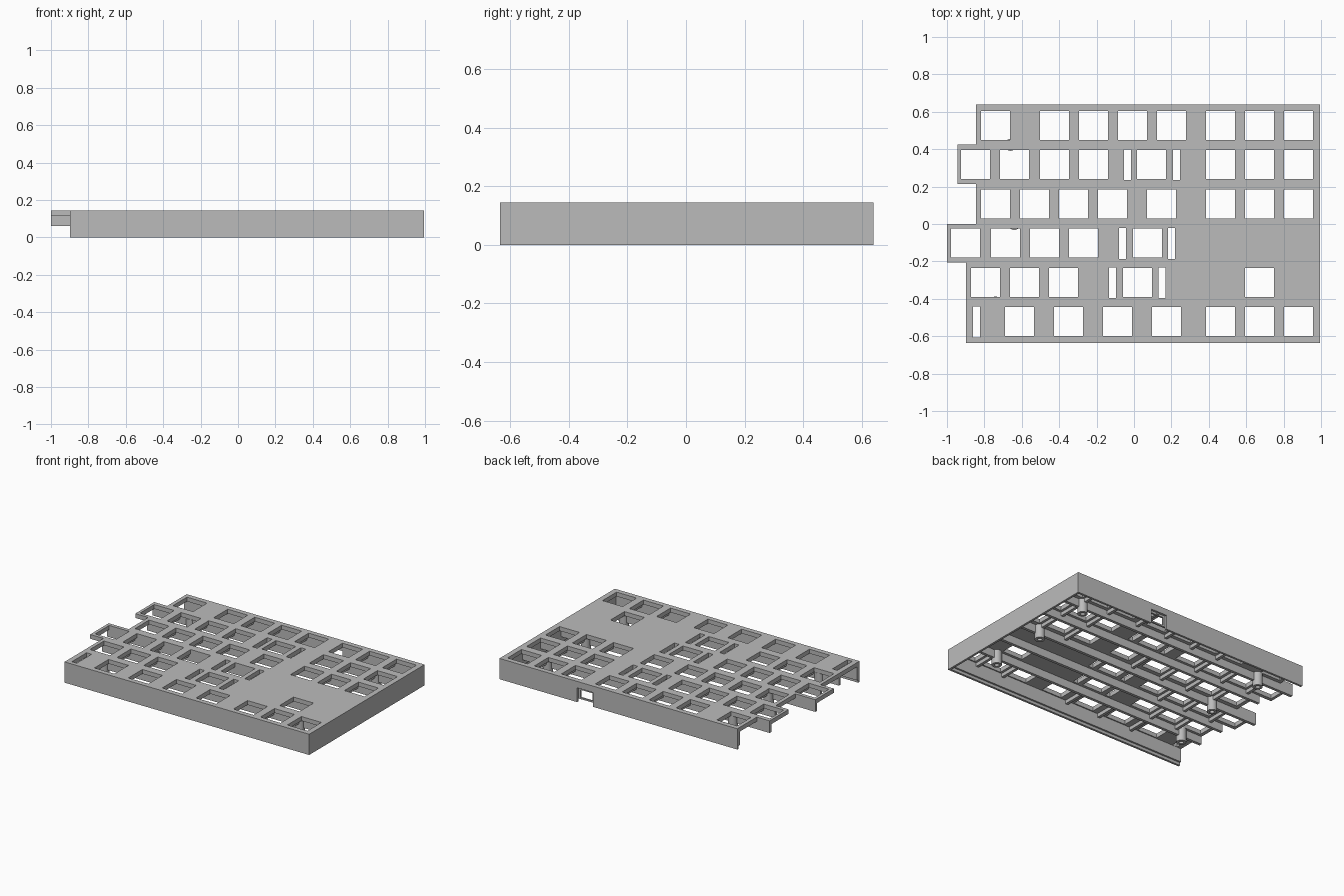
import bpy, bmesh, math

if "Cube" in bpy.data.objects:
    bpy.data.objects.remove(bpy.data.objects["Cube"])

# one flat colour for everything
grey = bpy.data.materials.new("light_grey_plastic")
grey.diffuse_color = (0.5, 0.5, 0.5, 1)
grey.use_nodes = True
grey.node_tree.nodes["Principled BSDF"].inputs["Base Color"].default_value = grey.diffuse_color


def rect(x0, x1, y0, y1):
    return [(x0, y0), (x1, y0), (x1, y1), (x0, y1)]


def circle(cx, cy, r, n=24):
    return [(cx + r * math.cos(2 * math.pi * i / n),
             cy + r * math.sin(2 * math.pi * i / n)) for i in range(n)]


def slab(name, loops, lo, hi, upright=False, smooth=False):
    """Extrude flat outlines (inner loops become holes) from lo to hi.
    Upright slabs take (x, z) loops and run along y."""
    cu = bpy.data.curves.new(name, 'CURVE')
    cu.dimensions, cu.fill_mode, cu.extrude = '2D', 'BOTH', (hi - lo) / 2
    for loop in loops:
        sp = cu.splines.new('POLY')
        sp.points.add(len(loop) - 1)
        for p, (a, b) in zip(sp.points, loop):
            p.co = (a, b, 0, 1)
        sp.use_cyclic_u, sp.use_smooth = True, False
    tmp = bpy.data.objects.new(name + "_outline", cu)
    bpy.context.collection.objects.link(tmp)
    dg = bpy.context.evaluated_depsgraph_get()
    me = bpy.data.meshes.new_from_object(tmp.evaluated_get(dg))
    bpy.data.objects.remove(tmp)
    mid = (lo + hi) / 2
    for v in me.vertices:
        x, y, z = v.co
        v.co = (x, mid - z, y) if upright else (x, y, z + mid)
    bm = bmesh.new()
    bm.from_mesh(me)
    bmesh.ops.remove_doubles(bm, verts=bm.verts, dist=1e-5)
    bmesh.ops.recalc_face_normals(bm, faces=bm.faces)
    for f in bm.faces:
        f.smooth = False
        f.material_index = 0
    bm.to_mesh(me)
    bm.free()
    me.materials.clear()
    me.materials.append(grey)
    ob = bpy.data.objects.new(name, me)
    bpy.context.collection.objects.link(ob)
    if smooth:
        bpy.ops.object.select_all(action='DESELECT')
        bpy.context.view_layer.objects.active = ob
        ob.select_set(True)
        bpy.ops.object.shade_smooth_by_angle(angle=math.radians(40))
    return ob


TOP, DECK, RIB, LIP = 0.145, 0.115, 0.06, 0.02
KEY, SLOT = 0.155, 0.038
R3 = [0.385, 0.594, 0.802]
# rows: bottom of the holes, left edges of key holes, left edges of narrow slots
rows = [
    (0.450, [-0.818, -0.503, -0.294, -0.086, 0.123] + R3, []),
    (0.240, [-0.925, -0.717, -0.503, -0.294, 0.016] + R3, [-0.053, 0.208]),
    (0.030, [-0.818, -0.610, -0.400, -0.193, 0.070] + R3, []),
    (-0.180, [-0.979, -0.765, -0.556, -0.348, -0.005], [-0.080, 0.182]),
    (-0.390, [-0.872, -0.663, -0.455, -0.059, 0.594], [-0.134, 0.130]),
    (-0.600, [-0.690, -0.428, -0.166, 0.096] + R3, [-0.861]),
]

# top plate with stepped left edge and key holes
outline = [(0.995, -0.635), (0.995, 0.64), (-0.845, 0.64), (-0.845, 0.425),
           (-0.945, 0.425), (-0.945, 0.215), (-0.845, 0.215), (-0.845, 0.0),
           (-1.0, 0.0), (-1.0, -0.205), (-0.897, -0.205), (-0.897, -0.635)]
holes = []
for y, keys, slots in rows:
    holes += [rect(x, x + KEY, y, y + KEY) for x in keys]
    holes += [rect(x, x + SLOT, y - 0.006, y + KEY + 0.003) for x in slots]
slab("key_plate", [outline] + holes, DECK, TOP)

# front and right walls: thin outer skin, inner skin stops above the base lip
slab("front_right_wall_outer",
     [[(-0.897, -0.635), (0.995, -0.635), (0.995, 0.64), (0.98, 0.64),
       (0.98, -0.62), (-0.897, -0.62)]], 0, DECK)
slab("front_right_wall_inner",
     [[(-0.897, -0.62), (0.98, -0.62), (0.98, 0.625), (0.968, 0.625),
       (0.968, -0.608), (-0.897, -0.608)]], LIP, DECK)

# back wall with the cable port
slab("back_wall_outer",
     [[(-0.845, 0), (0.27, 0), (0.27, 0.1), (0.395, 0.1), (0.395, 0),
       (0.98, 0), (0.98, DECK), (-0.845, DECK)]], 0.625, 0.64, upright=True)
slab("back_wall_inner",
     [rect(-0.845, 0.968, LIP, DECK), rect(0.285, 0.38, 0.03, 0.085)],
     0.613, 0.625, upright=True)

# long stiffening ribs between the key rows
for i, (x, y) in enumerate([(-0.945, 0.415), (-0.845, 0.212), (-1.0, -0.01),
                            (-0.897, -0.212), (-0.897, -0.418)]):
    slab(f"row_rib_{i + 1}", [rect(x, 0.97, y - 0.01, y + 0.01)], RIB, DECK)

# short cross ribs between neighbouring keys
for r, (y, keys, slots) in enumerate(rows):
    for a, b in zip(keys, keys[1:]):
        if b - a < 0.28 and not any(a < s < b for s in slots):
            m = (a + KEY + b) / 2
            slab(f"cross_rib_{r + 1}", [rect(m - 0.01, m + 0.01, y - 0.025, y + KEY + 0.025)],
                 0.09, DECK)

# hollow screw posts
for x, y in [(0.775, 0.42), (0.775, 0.0), (0.775, -0.42),
             (-0.66, 0.423), (-0.64, 0.0), (-0.74, -0.42)]:
    slab("screw_post", [circle(x, y, 0.032), circle(x, y, 0.015)], LIP, DECK, smooth=True)
